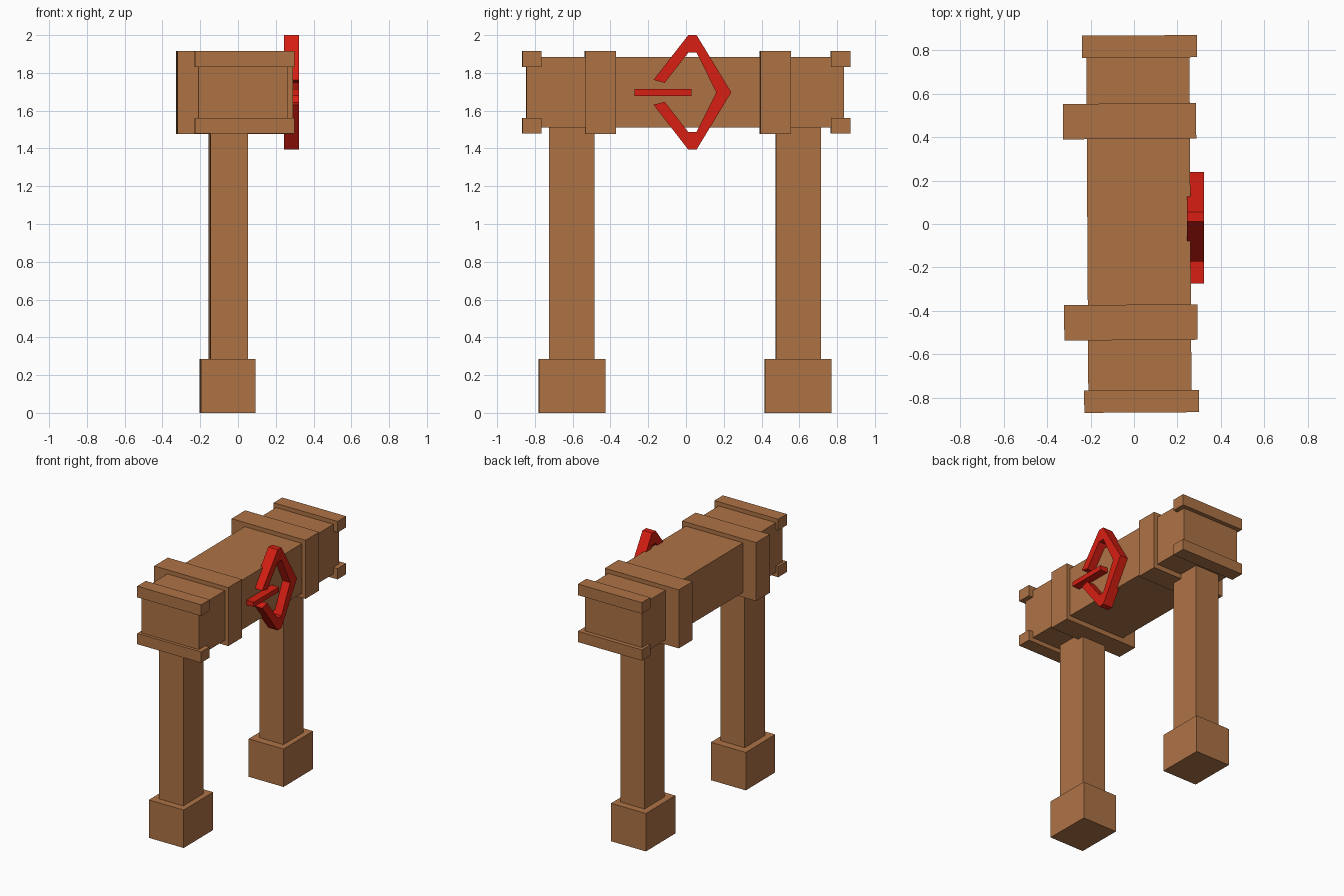
import bpy, bmesh
from mathutils import Matrix

if "Cube" in bpy.data.objects:
    bpy.data.objects.remove(bpy.data.objects["Cube"])

TURN = Matrix.Rotation(0.006, 4, 'Z')  # the wooden frame sits very slightly turned


def material(name, color):
    m = bpy.data.materials.new(name)
    m.diffuse_color = color
    m.use_nodes = True
    m.node_tree.nodes["Principled BSDF"].inputs["Base Color"].default_value = m.diffuse_color
    return m


wood = material("wood", (0.42, 0.17, 0.06, 1))
red = material("red_paint", (0.68, 0.013, 0.006, 1))


def finish(name, bm, mat):
    bmesh.ops.recalc_face_normals(bm, faces=bm.faces)
    me = bpy.data.meshes.new(name)
    bm.to_mesh(me)
    bm.free()
    me.materials.append(mat)
    ob = bpy.data.objects.new(name, me)
    bpy.context.collection.objects.link(ob)
    return ob


def box(name, x, y, z):
    """Wooden block from (min, max) ranges."""
    bm = bmesh.new()
    size = [b - a for a, b in (x, y, z)]
    mid = [(a + b) / 2 for a, b in (x, y, z)]
    bmesh.ops.create_cube(bm, size=1, matrix=TURN @ Matrix.Translation(mid)
                          @ Matrix.Diagonal((*size, 1)))
    return finish(name, bm, wood)


def plate(name, outline, x0, x1):
    """Extrude a (y, z) outline along x."""
    bm = bmesh.new()
    face = bm.faces.new([bm.verts.new((x0, y, z)) for y, z in outline])
    ext = bmesh.ops.extrude_face_region(bm, geom=[face])
    verts = [v for v in ext["geom"] if isinstance(v, bmesh.types.BMVert)]
    bmesh.ops.translate(bm, verts=verts, vec=(x1 - x0, 0, 0))
    return finish(name, bm, red)


# Main cross beam
box("beam", (-0.215, 0.26), (-0.845, 0.836), (1.512, 1.885))

# Legs, feet, bands and end trims at both ends
for side, s in (("front", -1), ("back", 1)):
    def span(centre, width, shift=0.0):
        c = s * centre + shift
        return (c - width / 2, c + width / 2)

    box(side + "_leg", (-0.151, 0.048), span(0.60, 0.24, -0.005), (0.27, 1.53))
    box(side + "_foot", (-0.200, 0.089), span(0.598, 0.352, -0.005), (0, 0.285))
    box(side + "_band", (-0.324, 0.289), span(0.463, 0.163, 0.01), (1.476, 1.916))
    for level, z in (("upper", (1.832, 1.916)), ("lower", (1.48, 1.561))):
        box(f"{side}_{level}_trim", (-0.234, 0.295), span(0.817, 0.102), z)

# Red ornament: open diamond, upper half mirrored to the lower half, and a bar
MID = 1.697
outer = [(-0.172, 0.066), (0.012, 0.303), (0.056, 0.303), (0.240, 0)]
inner = [(0.160, 0), (0.056, 0.210), (0.012, 0.210), (-0.113, 0.050)]
flip = lambda pts: [(y, -z) for y, z in reversed(pts)]
outline = outer + flip(outer[:-1]) + flip(inner[1:]) + inner
plate("open_diamond", [(y, MID + z) for y, z in outline], 0.243, 0.322)
plate("bar", [(-0.273, 1.678), (0.028, 1.678), (0.028, 1.714), (-0.273, 1.714)],
      0.243, 0.322)
